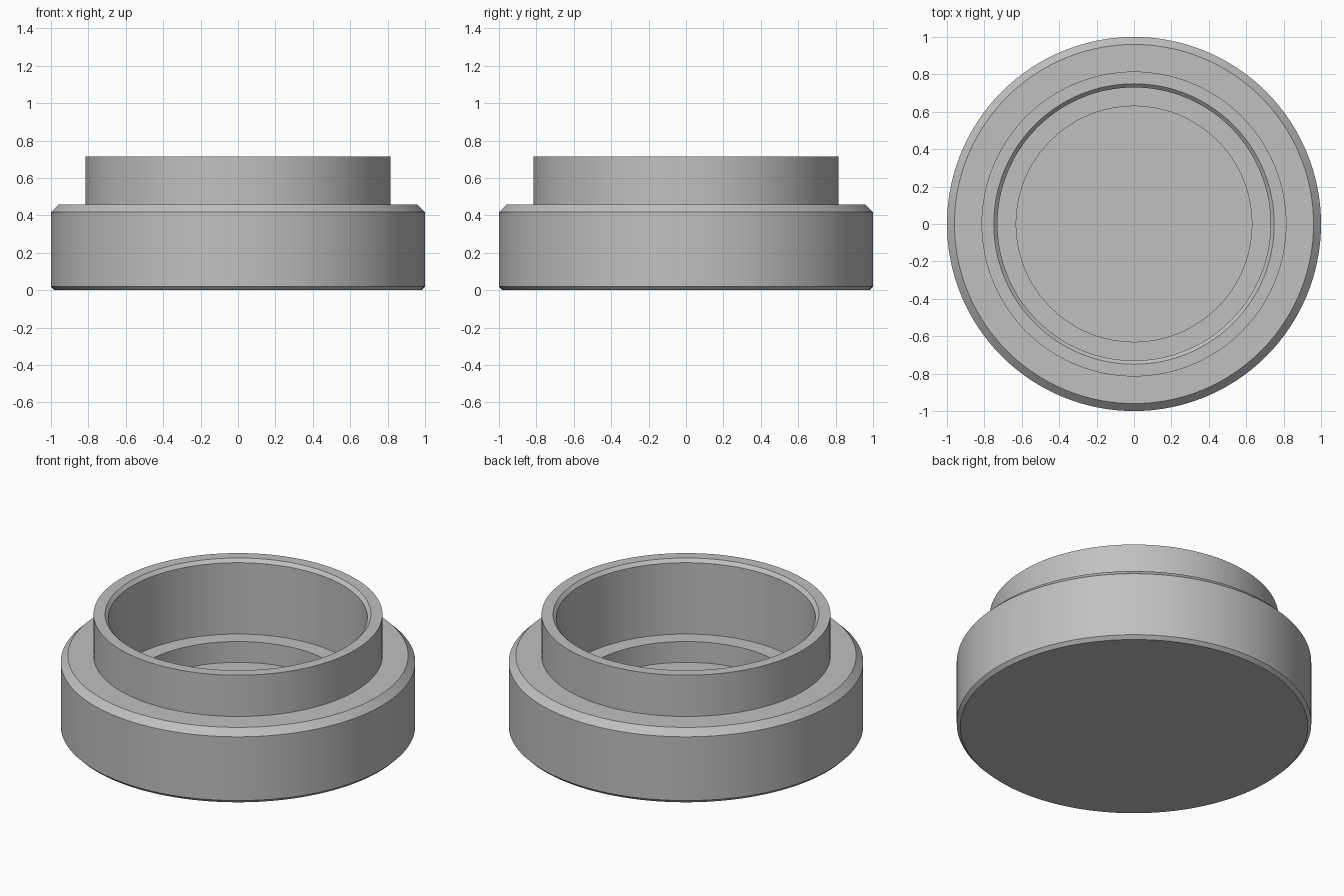
import bpy, bmesh, math

cube = bpy.data.objects.get("Cube")
if cube:
    bpy.data.objects.remove(cube, do_unlink=True)

# Plain grey material
grey = bpy.data.materials.new("plain_grey")
grey.use_nodes = True
colour = (0.53, 0.53, 0.53, 1)
grey.diffuse_color = colour
grey.node_tree.nodes["Principled BSDF"].inputs["Base Color"].default_value = colour


def lathe(name, profile, material, steps=128):
    """Spin a (radius, height) profile about z into a closed solid."""
    bm = bmesh.new()
    verts = [bm.verts.new((r, 0, z)) for r, z in profile]
    edges = [bm.edges.new(pair) for pair in zip(verts, verts[1:])]
    bmesh.ops.spin(bm, geom=verts + edges, axis=(0, 0, 1), cent=(0, 0, 0),
                   angle=math.tau, steps=steps, use_duplicate=False)
    bmesh.ops.remove_doubles(bm, verts=bm.verts, dist=0.0001)
    bmesh.ops.recalc_face_normals(bm, faces=bm.faces)
    mesh = bpy.data.meshes.new(name)
    bm.to_mesh(mesh)
    bm.free()
    mesh.materials.append(material)
    obj = bpy.data.objects.new(name, mesh)
    bpy.context.collection.objects.link(obj)
    bpy.ops.object.select_all(action="DESELECT")
    obj.select_set(True)
    bpy.context.view_layer.objects.active = obj
    bpy.ops.object.shade_smooth_by_angle(angle=math.radians(30))
    return obj


# Chamfered base flange, raised collar, then the stepped blind bore
base = [(0, 0), (0.98, 0), (1, 0.02), (1, 0.417), (0.96, 0.457)]
collar = [(0.815, 0.457), (0.815, 0.714), (0.75, 0.714), (0.73, 0.694)]
bore = [(0.73, 0.25), (0.63, 0.25), (0.63, 0.12), (0, 0.12)]
lathe("stepped_cap", base + collar + bore, grey)
